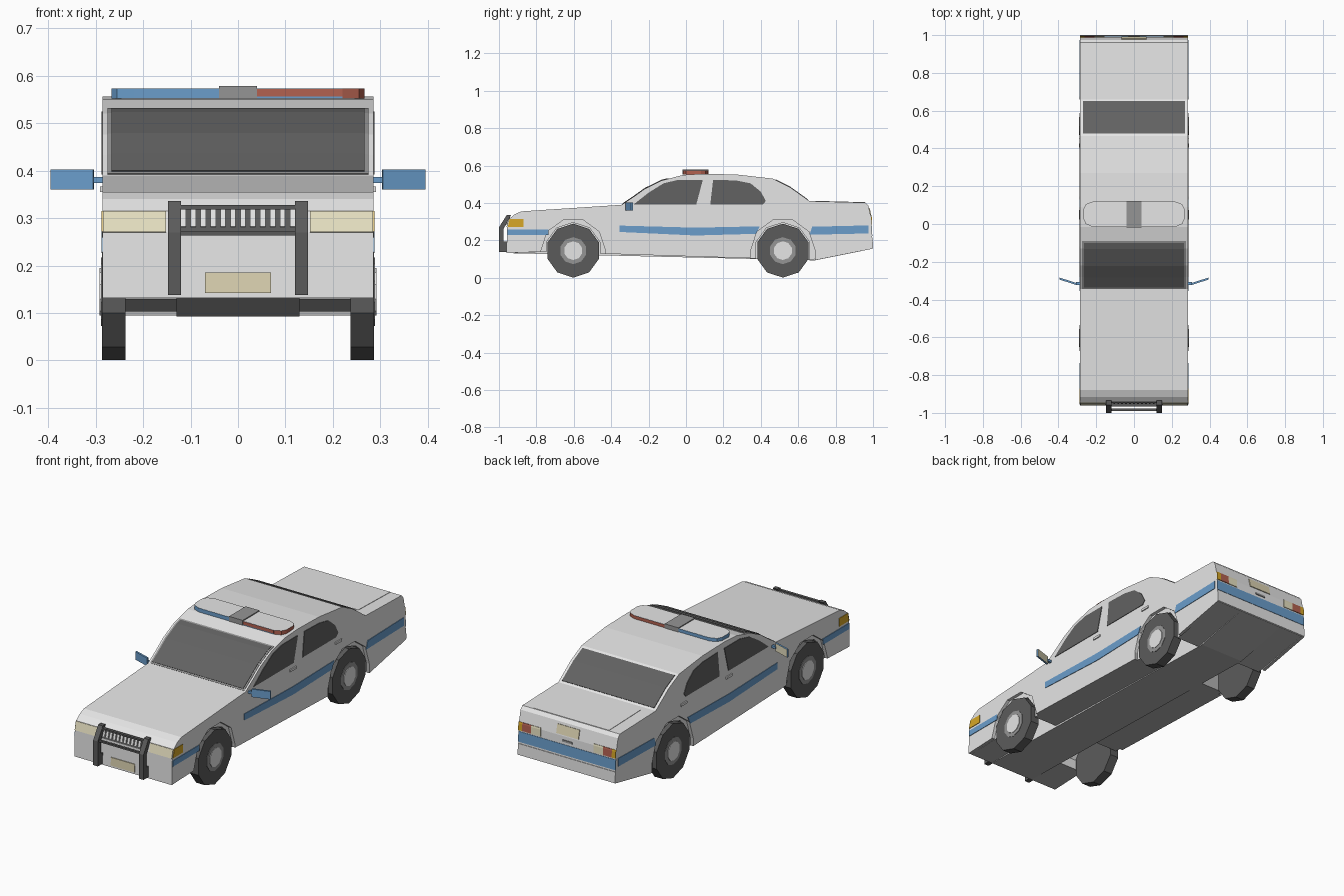
import bpy, bmesh, math
from mathutils import Vector

if "Cube" in bpy.data.objects:
    bpy.data.objects.remove(bpy.data.objects["Cube"])


def material(name, *rgb):
    m = bpy.data.materials.new(name)
    m.use_nodes = True
    m.diffuse_color = (*rgb, 1)
    m.node_tree.nodes["Principled BSDF"].inputs["Base Color"].default_value = (*rgb, 1)
    return m


WHITE = material("white paint", .79, .79, .79)
BLUE = material("blue", .145, .34, .6)
RED = material("red", .45, .12, .08)
CREAM = material("lamp cream", .82, .77, .55)
PLATE = material("plate yellow", .73, .66, .45)
AMBER = material("amber", .68, .39, .02)
GLASS = material("dark glass", .122, .122, .122)
CHARCOAL = material("charcoal", .105, .105, .105)
GREY = material("grey", .3, .3, .3)
UNDER = material("underside grey", .45, .45, .45)


def prism(name, pts, lo, hi, mats, axis="x", sides=(1,), rule=None):
    """Extrude a (y,z) outline along x, or an (x,y) outline along z; sides mirrors in x."""
    if not isinstance(mats, (list, tuple)):
        mats = [mats]
    bm = bmesh.new()
    for s in sides:
        rings = []
        for h in (lo, hi):
            co = [(s * h, a, b) if axis == "x" else (s * a, b, h) for a, b in pts]
            rings.append([bm.verts.new(c) for c in co])
        for ring in rings:
            bm.faces.new(ring)
        for i in range(len(pts)):
            j = (i + 1) % len(pts)
            bm.faces.new((rings[0][i], rings[0][j], rings[1][j], rings[1][i]))
    bmesh.ops.recalc_face_normals(bm, faces=bm.faces)
    if rule:
        for f in bm.faces:
            f.material_index = rule(f.normal, f.calc_center_median())
    me = bpy.data.meshes.new(name)
    bm.to_mesh(me)
    bm.free()
    for m in mats:
        me.materials.append(m)
    ob = bpy.data.objects.new(name, me)
    bpy.context.collection.objects.link(ob)


def rect(a, b, c, d):
    return [(a, c), (b, c), (b, d), (a, d)]


def section(path, axis, a, b):
    """Part of a path between two values of one coordinate."""
    def at(v):
        for p, q in zip(path, path[1:]):
            if min(p[axis], q[axis]) <= v <= max(p[axis], q[axis]):
                t = (v - p[axis]) / (q[axis] - p[axis])
                return (p[0] + t * (q[0] - p[0]), p[1] + t * (q[1] - p[1]))
    mid = [p for p in path if min(a, b) + .001 < p[axis] < max(a, b) - .001]
    return [at(a)] + mid + [at(b)]


def skin(name, path, lo, hi, mat, t=.004, sides=(1,)):
    """Thin plate lying on the outside of a profile path."""
    out = []
    for i, p in enumerate(path):
        d = Vector(path[min(i + 1, len(path) - 1)]) - Vector(path[max(i - 1, 0)])
        n = Vector((-d.y, d.x)).normalized()
        out.append((p[0] + n.x * t, p[1] + n.y * t))
    prism(name, path + out[::-1], lo, hi, mat, sides=sides)


# Body profile, from the nose over the roof to the tail
NOSE = [(-.96, .132), (-.956, .27), (-.945, .315), (-.915, .34), (-.88, .355)]
SCREEN = [(-.345, .39), (-.28, .433), (-.22, .476), (-.13, .52), (-.015, .55)]
ROOF = [(.09, .556), (.27, .552)]
BACK = [(.465, .53), (.555, .485), (.66, .41)]
TAIL = [(.96, .402), (.975, .385), (.99, .32), (.997, .155)]
TOP = NOSE + SCREEN + ROOF + BACK + TAIL
BOTH = (1, -1)
AXLES = (-.603, .518)
HUB_Z = .145


def floor_z(y):
    return .115 - .031 * y


def lower_edge(radius, start):
    """Sill from tail to nose, with wheel arches where a radius is given."""
    pts = [] if radius else [(.69, .093)]
    for c in reversed(AXLES):
        if radius:
            arc = [(c + radius * math.cos(math.radians(a)), HUB_Z + radius * math.sin(math.radians(a)))
                   for a in range(start, 181 - start, 36)]
            pts += [(arc[0][0], floor_z(arc[0][0]))] + arc + [(arc[-1][0], floor_z(arc[-1][0]))]
    return pts


def underside(n, c):
    return int(abs(n.x) < .5 and c.z < .152)


BODY = [WHITE, UNDER]
prism("body_centre", TOP + lower_edge(0, 0), -.13, .13, BODY, rule=underside)
prism("body_wheel_wells", TOP + lower_edge(.15, 18), .13, .268, BODY, sides=BOTH, rule=underside)
prism("body_sides", TOP + lower_edge(.172, 0), .268, .285, BODY, sides=BOTH, rule=underside)

# Windows
skin("windscreen_frame", section(SCREEN, 0, -.342, -.09), -.275, .275, GREY, .002)
skin("windscreen", section(SCREEN, 0, -.335, -.1), -.266, .266, GLASS, .004)
skin("rear_window", section(BACK, 0, .478, .65), -.27, .27, GLASS, .003)
prism("front_side_windows", [(-.28, .392), (-.2, .455), (-.12, .505), (-.04, .524), (.09, .524), (.055, .392)],
      .283, .288, GLASS, sides=BOTH)
prism("rear_side_windows", [(.13, .392), (.145, .524), (.27, .52), (.345, .505), (.4, .46), (.427, .41), (.41, .392)],
      .283, .288, GLASS, sides=BOTH)

# Side stripes, corner lamps and door handles
prism("front_stripes", rect(-.955, -.735, .228, .259), .283, .288, BLUE, sides=BOTH)
prism("door_stripes", [(-.355, .245), (.05, .226), (.375, .235), (.395, .275), (.05, .268), (-.355, .279)],
      .283, .288, BLUE, sides=BOTH)
prism("rear_stripes", [(.66, .23), (.975, .237), (.975, .28), (.675, .273)], .283, .288, BLUE, sides=BOTH)
prism("corner_lamps", [(-.953, .272), (-.87, .272), (-.87, .315), (-.943, .315)], .283, .288, AMBER, sides=BOTH)
for label, y in (("front", .05), ("rear", .43)):
    prism(label + "_door_handles", rect(y - .025, y + .025, .355, .367), .284, .291, WHITE, sides=BOTH)

# Nose: headlamps, number plate and grille
skin("headlamps", section(NOSE, 1, .27, .314), .152, .284, CREAM, sides=BOTH)
skin("front_plate", section(NOSE, 1, .142, .185), -.07, .07, PLATE)
skin("grille", section(NOSE, 1, .27, .32), -.135, .135, CHARCOAL, .003)
for i in range(12):
    x = -.115 + i * .0209
    skin("grille_slat", section(NOSE, 1, .28, .316), x - .0055, x + .0055, WHITE, .007)

# Push bar
prism("push_bar_posts", [(-1, .138), (-1, .27), (-.958, .336), (-.935, .336), (-.975, .262), (-.975, .195),
                         (-.953, .195), (-.953, .138)], .12, .147, CHARCOAL, sides=BOTH)
prism("push_bar_lower", rect(-.99, -.978, .263, .272), -.122, .122, CHARCOAL)
prism("push_bar_upper", rect(-.965, -.95, .318, .327), -.122, .122, CHARCOAL)

# Tail: boot lid, lamps, stripe and bumper
REAR = TAIL[1:]
skin("boot_lid", section(BACK + TAIL, 0, .69, .958), -.22, .22, WHITE, .002)
skin("rear_plate", section(REAR, 1, .372, .326), -.065, .065, PLATE)
skin("boot_handle", section(REAR, 1, .302, .292), -.03, .03, GREY)
skin("tail_lamp_amber", section(REAR, 1, .328, .285), .262, .285, AMBER, sides=BOTH)
skin("tail_lamp_red", section(REAR, 1, .328, .285), .21, .262, RED, sides=BOTH)
skin("tail_lamp_clear", section(REAR, 1, .328, .285), .155, .21, CREAM, sides=BOTH)
skin("tail_stripe", section(REAR, 1, .278, .224), -.285, .285, BLUE, .002)
skin("rear_bumper", section(REAR, 1, .215, .158), -.285, .285, WHITE, .003)

# Wheels
for label, y in zip(("front", "rear"), AXLES):
    def disc(r, n=10):
        return [(y + r * math.sin(math.tau * i / n), HUB_Z + r * math.cos(math.tau * i / n)) for i in range(n)]
    prism(label + "_tyres", disc(.144), .237, .287, CHARCOAL, sides=BOTH)
    prism(label + "_rims", disc(.072), .24, .289, GREY, sides=BOTH)
    prism(label + "_hubcaps", disc(.05), .24, .292, WHITE, sides=BOTH)

# Door mirrors with a pale reflecting face at the back
prism("mirrors", [(.305, -.323), (.395, -.294), (.393, -.284), (.303, -.313)], .36, .402, [BLUE, CREAM],
      axis="z", sides=BOTH, rule=lambda n, c: int(n.y > .5))
prism("mirror_arms", rect(-.322, -.308, .374, .386), .28, .308, BLUE, sides=BOTH)

# Roof light bar: pale top, lenses coloured by side
prism("light_bar", [(-.22, -.015), (.22, -.015), (.255, 0), (.267, .025), (.267, .08), (.255, .105), (.22, .118),
                    (-.22, .118), (-.255, .105), (-.267, .08), (-.267, .025), (-.255, 0)],
      .552, .573, [WHITE, RED, BLUE], axis="z",
      rule=lambda n, c: 0 if abs(n.z) > .5 else (1 if c.x > 0 else 2))
for s, mat, label in ((1, RED, "red"), (-1, BLUE, "blue")):
    for y in (-.016, .117):
        prism(label + "_lens", rect(y, y + .002, .556, .572), .04 * s, .22 * s, mat)
prism("light_bar_centre", rect(-.018, .121, .552, .578), -.04, .04, GREY)
